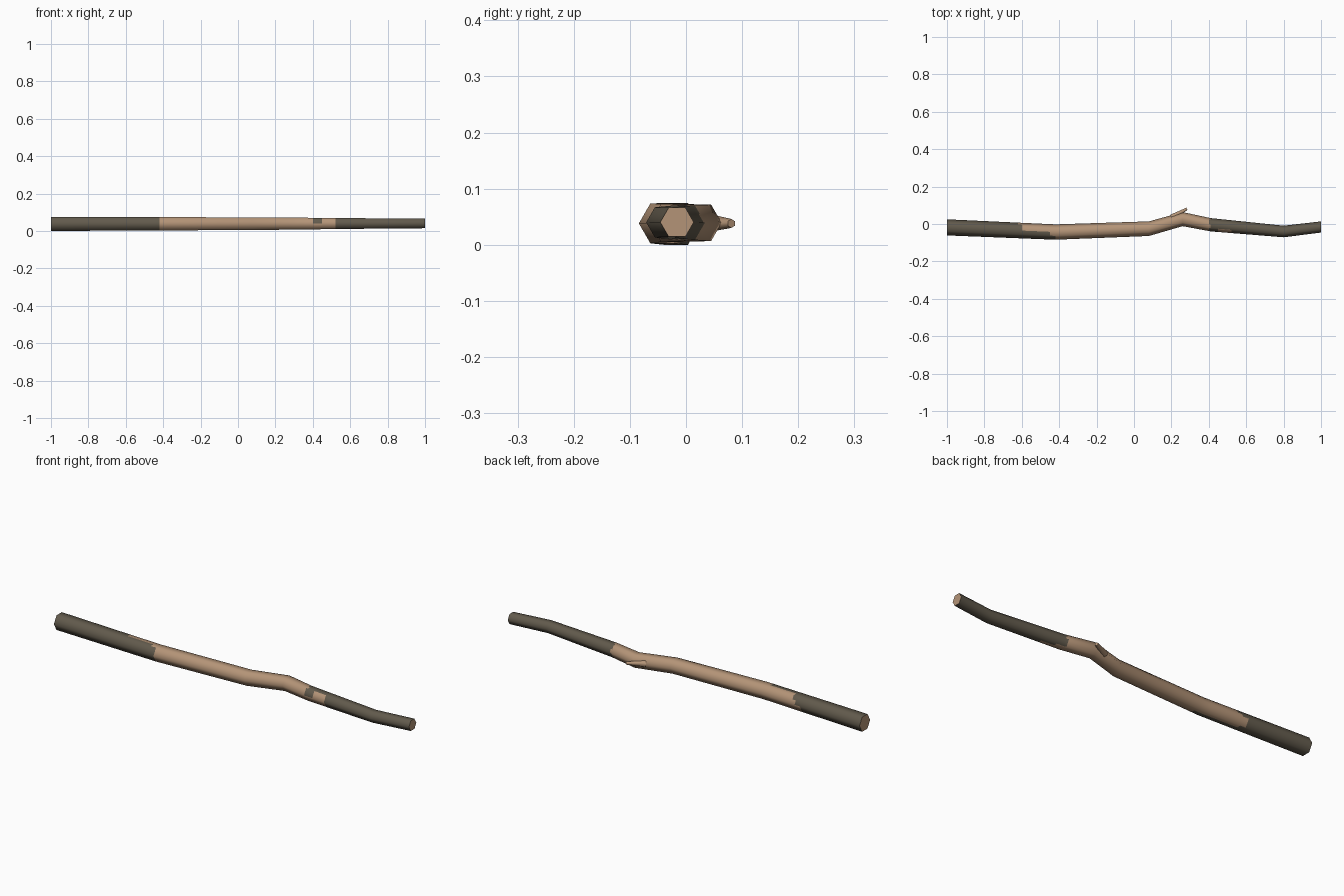
import bpy, bmesh, math
from mathutils import Vector

if "Cube" in bpy.data.objects:
    bpy.data.objects.remove(bpy.data.objects["Cube"])


def material(name, rgb):
    m = bpy.data.materials.new(name)
    m.diffuse_color = (*rgb, 1)
    m.use_nodes = True
    m.node_tree.nodes["Principled BSDF"].inputs["Base Color"].default_value = m.diffuse_color
    return m


wood = material("bare wood", (0.456, 0.296, 0.185))
bark = material("dark bark", (0.122, 0.103, 0.073))


def finish(name, bm, mats):
    bmesh.ops.recalc_face_normals(bm, faces=bm.faces)
    me = bpy.data.meshes.new(name)
    bm.to_mesh(me)
    bm.free()
    ob = bpy.data.objects.new(name, me)
    bpy.context.collection.objects.link(ob)
    for m in mats:
        me.materials.append(m)
    bpy.ops.object.select_all(action='DESELECT')
    ob.select_set(True)
    bpy.context.view_layer.objects.active = ob
    bpy.ops.object.shade_smooth_by_angle(angle=math.radians(66))
    return ob


# Stick path: x, centre y, hexagon radius
PATH = [(-1.0, -0.018, 0.043), (-0.42, -0.043, 0.041), (0.08, -0.025, 0.039),
        (0.26, 0.026, 0.0375), (0.41, -0.004, 0.0355), (0.8, -0.04, 0.031),
        (1.0, -0.016, 0.0298)]

# Bark limits for the 12 strips around the stick (from +y over the top to -y)
LEFT = [-0.62, -0.6, -0.6, -0.45, -0.42, -0.42,
        -0.42, -0.42, -0.38, -0.62, -0.65, -0.65]
RIGHT = [0.41, 0.4, 0.4, 0.41, 0.52, 0.52,
         0.52, 0.52, 0.52, 0.45, 0.4, 0.4]


def sample(x):
    for a, b in zip(PATH, PATH[1:]):
        if x <= b[0]:
            t = (x - a[0]) / (b[0] - a[0])
            return a[1] + t * (b[1] - a[1]), a[2] + t * (b[2] - a[2])


def is_bark(x, k):
    bark_chip = k in (4, 5) and 0.4 < x < 0.45
    return x < LEFT[k] or x > RIGHT[k] or bark_chip


# Stick: hexagonal sweep, each side split in two so bark edges can step
bm = bmesh.new()
xs = sorted({p[0] for p in PATH} | set(LEFT) | set(RIGHT))
rings = []
for x in xs:
    cy, r = sample(x)
    cz = 0.0385 + 0.0015 * (x + 1)
    cz = max(cz - 0.0013, r * 0.866)
    ring = []
    for k in range(12):
        rr = r if k % 2 == 0 else r * math.cos(math.pi / 6)
        a = k * math.pi / 6
        ring.append(bm.verts.new((x, cy + rr * math.cos(a), cz + rr * math.sin(a))))
    rings.append(ring)
for i in range(len(xs) - 1):
    for k in range(12):
        n = (k + 1) % 12
        f = bm.faces.new((rings[i][k], rings[i][n], rings[i + 1][n], rings[i + 1][k]))
        f.material_index = int(is_bark((xs[i] + xs[i + 1]) / 2, k))
for ring in (rings[0], rings[-1]):
    bm.faces.new(ring)
finish("stick", bm, [wood, bark])

# Twig stub: small tapered hexagonal stump on the bend
start, end = Vector((0.2, 0.036, 0.039)), Vector((0.283, 0.081, 0.038))
axis = end - start
bm = bmesh.new()
bmesh.ops.create_cone(bm, cap_ends=True, segments=6, radius1=0.017, radius2=0.008,
                      depth=axis.length)
bmesh.ops.transform(bm, matrix=axis.to_track_quat('Z', 'Y').to_matrix().to_4x4(), verts=bm.verts)
bmesh.ops.translate(bm, vec=(start + end) / 2, verts=bm.verts)
finish("twig_stub", bm, [wood])
